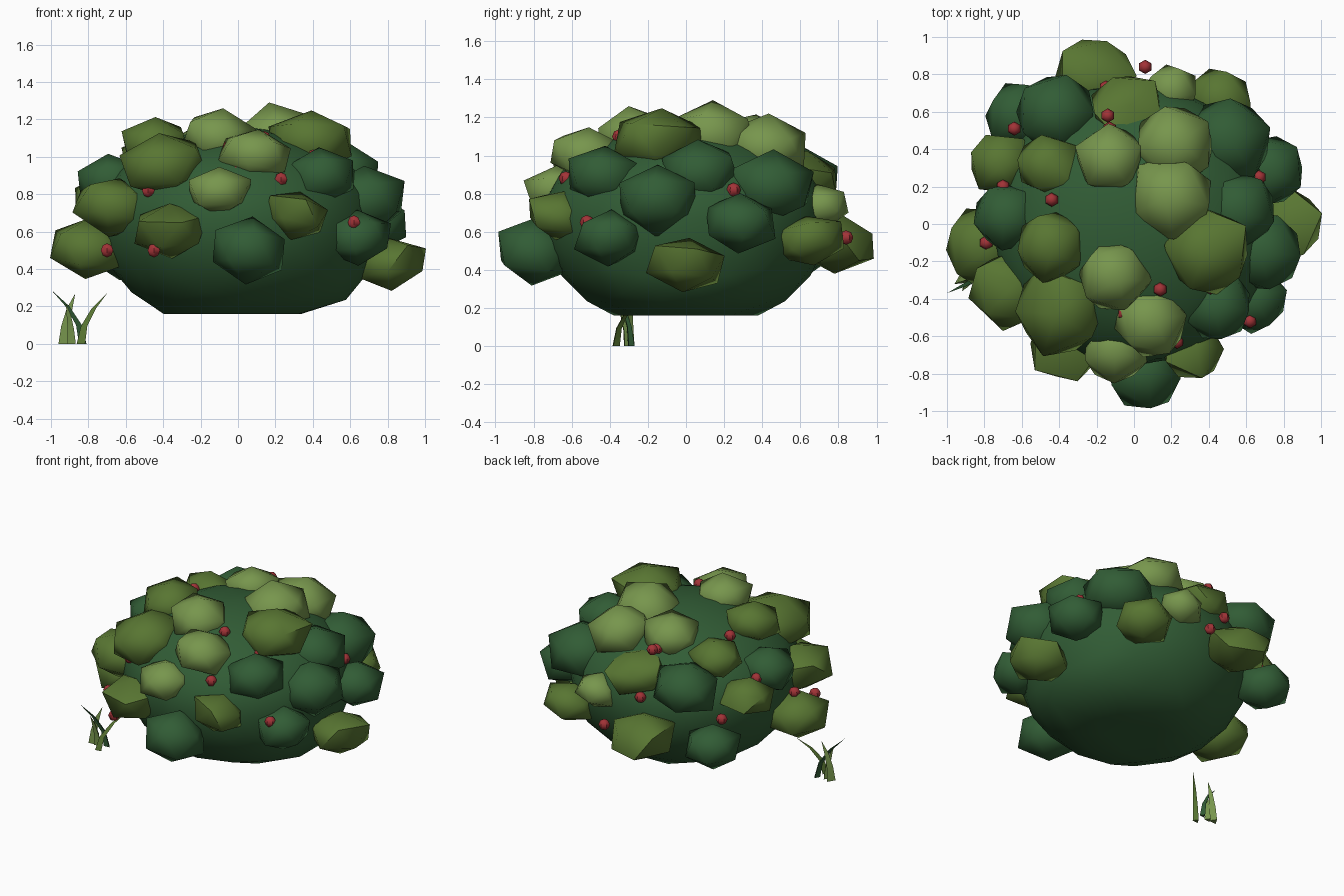
import bpy, bmesh, random, math
from mathutils import Vector, Matrix

if "Cube" in bpy.data.objects:
    bpy.data.objects.remove(bpy.data.objects["Cube"])

random.seed(4)


def material(name, rgb):
    m = bpy.data.materials.new(name)
    m.diffuse_color = (*rgb, 1)
    m.use_nodes = True
    m.node_tree.nodes["Principled BSDF"].inputs["Base Color"].default_value = m.diffuse_color
    return m


DARK = material("dark green", (0.031, 0.108, 0.036))
OLIVE = material("olive green", (0.098, 0.180, 0.032))
LIGHT = material("light green", (0.185, 0.305, 0.074))
RED = material("berry red", (0.36, 0.033, 0.038))


def finish(bm, name, mat, angle):
    bmesh.ops.recalc_face_normals(bm, faces=bm.faces)
    me = bpy.data.meshes.new(name)
    bm.to_mesh(me)
    bm.free()
    me.materials.append(mat)
    ob = bpy.data.objects.new(name, me)
    bpy.context.collection.objects.link(ob)
    bpy.ops.object.select_all(action='DESELECT')
    ob.select_set(True)
    bpy.context.view_layer.objects.active = ob
    bpy.ops.object.shade_smooth_by_angle(angle=math.radians(angle))
    return ob


# Rounded body with a flat underside, a little fuller at the lower right
bm = bmesh.new()
bmesh.ops.create_icosphere(bm, subdivisions=3, radius=1)
for v in bm.verts:
    h = v.co.z * (0.49 if v.co.z > 0 else 0.6)
    v.co = (v.co.x * 0.755, v.co.y * 0.755, max(0.16, 0.67 + h))
    if v.co.x > 0.35 and 0.17 < v.co.z < 0.45:
        v.co.x *= 1.14 if v.co.z < 0.32 else 1.05
finish(bm, "bush_body", DARK, 60)


# Faceted leaf clumps, upright and flattened: x, y, z, half width
def clumps(name, mat, spots, squash, tilt, angle):
    bm = bmesh.new()
    for x, y, z, r in spots:
        m = (Matrix.Translation((x, y, z))
             @ Matrix.Rotation(random.uniform(-tilt, tilt), 4, 'X')
             @ Matrix.Rotation(random.uniform(-tilt, tilt), 4, 'Y')
             @ Matrix.Diagonal((r * 1.14, r * 1.14, r * squash, 1))
             @ Matrix.Rotation(random.uniform(0, 6.28), 4, 'Z'))
        new = bmesh.ops.create_icosphere(bm, subdivisions=1, radius=1)["verts"]
        for v in new:
            v.co *= random.uniform(0.94, 1.08)
        bmesh.ops.transform(bm, matrix=m, verts=new)
    finish(bm, name, mat, angle)


clumps("dark_leaf_clumps", DARK, [
    (-0.42, 0.60, 0.87, 0.205), (-0.62, 0.58, 0.50, 0.17), (-0.68, 0.04, 0.87, 0.17),
    (0.50, 0.45, 0.84, 0.22), (0.73, 0.28, 0.65, 0.18), (0.56, 0.07, 0.92, 0.19),
    (0.69, -0.15, 0.77, 0.21), (0.45, -0.44, 0.89, 0.18), (0.64, -0.40, 0.57, 0.17),
    (0.06, -0.79, 0.50, 0.19)], 0.90, 0.12, 75)
clumps("olive_leaf_clumps", OLIVE, [
    (-0.21, 0.79, 0.54, 0.20), (-0.04, 0.61, 0.89, 0.19), (0.46, 0.65, 0.56, 0.17),
    (-0.46, 0.32, 0.99, 0.16), (-0.71, 0.32, 0.78, 0.16), (0.81, 0.00, 0.43, 0.19),
    (0.39, -0.14, 1.08, 0.22), (-0.44, -0.12, 1.08, 0.18), (-0.40, -0.46, 0.96, 0.23),
    (-0.66, -0.35, 0.73, 0.20), (-0.80, -0.12, 0.51, 0.20), (-0.36, -0.65, 0.61, 0.19),
    (0.31, -0.66, 0.69, 0.165)], 0.78, 0.2, 52)
clumps("light_leaf_clumps", LIGHT, [
    (0.20, 0.71, 0.73, 0.14), (0.22, 0.42, 1.05, 0.20), (0.20, 0.14, 1.10, 0.22),
    (-0.13, 0.35, 1.08, 0.17), (-0.10, -0.28, 1.11, 0.18), (0.09, -0.52, 1.01, 0.18),
    (-0.10, -0.67, 0.82, 0.165)], 0.82, 0.2, 60)

# Six-sided berries
bm = bmesh.new()
for p in [(-0.64, 0.51, 0.67), (0.06, 0.84, 0.57), (-0.14, 0.58, 1.06), (-0.13, 0.51, 1.04),
          (-0.44, 0.13, 1.07), (-0.79, -0.10, 0.67), (0.67, 0.25, 0.82), (0.62, -0.52, 0.65),
          (0.14, -0.35, 1.10), (-0.05, -0.48, 1.05), (0.41, -0.34, 1.01), (-0.01, -0.59, 0.92),
          (0.23, -0.63, 0.88), (-0.48, -0.54, 0.82), (-0.45, -0.76, 0.50), (-0.70, -0.46, 0.50),
          (-0.70, 0.20, 0.86), (-0.15, 0.73, 0.78), (-0.80, -0.26, 0.52)]:
    bmesh.ops.create_uvsphere(bm, u_segments=6, v_segments=4, radius=0.038,
                              matrix=Matrix.Translation(p))
finish(bm, "berries", RED, 50)


# Curved tapering grass blades: base, tip, width
def blade(bm, base, tip, w):
    base, tip = Vector(base), Vector(tip)
    lean = tip - base
    rows = []
    for t in (0, 0.35, 0.7):
        c = base + Vector((lean.x * t * t, lean.y * t * t, lean.z * t))
        half = w * 0.5 * (1 - t * 0.7)
        rows.append([bm.verts.new(c + Vector(o)) for o in
                     ((-half, -half * 0.7, 0), (half, -half * 0.5, 0), (0, half, 0))])
    end = bm.verts.new(tip)
    for i in range(3):
        j = (i + 1) % 3
        for a, b in zip(rows, rows[1:]):
            bm.faces.new((a[i], a[j], b[j], b[i]))
        bm.faces.new((rows[-1][i], rows[-1][j], end))
    bm.faces.new(rows[0])


for name, mat, blades in (
        ("light_grass_blades", LIGHT, [((-0.93, -0.30, 0), (-0.87, -0.29, 0.27), 0.06),
                                       ((-0.89, -0.31, 0), (-0.92, -0.36, 0.22), 0.045)]),
        ("olive_grass_blades", OLIVE, [((-0.84, -0.37, 0), (-0.70, -0.24, 0.27), 0.045)]),
        ("dark_grass_blades", DARK, [((-0.83, -0.29, 0), (-1.0, -0.37, 0.29), 0.04)])):
    bm = bmesh.new()
    for b in blades:
        blade(bm, *b)
    finish(bm, name, mat, 40)
